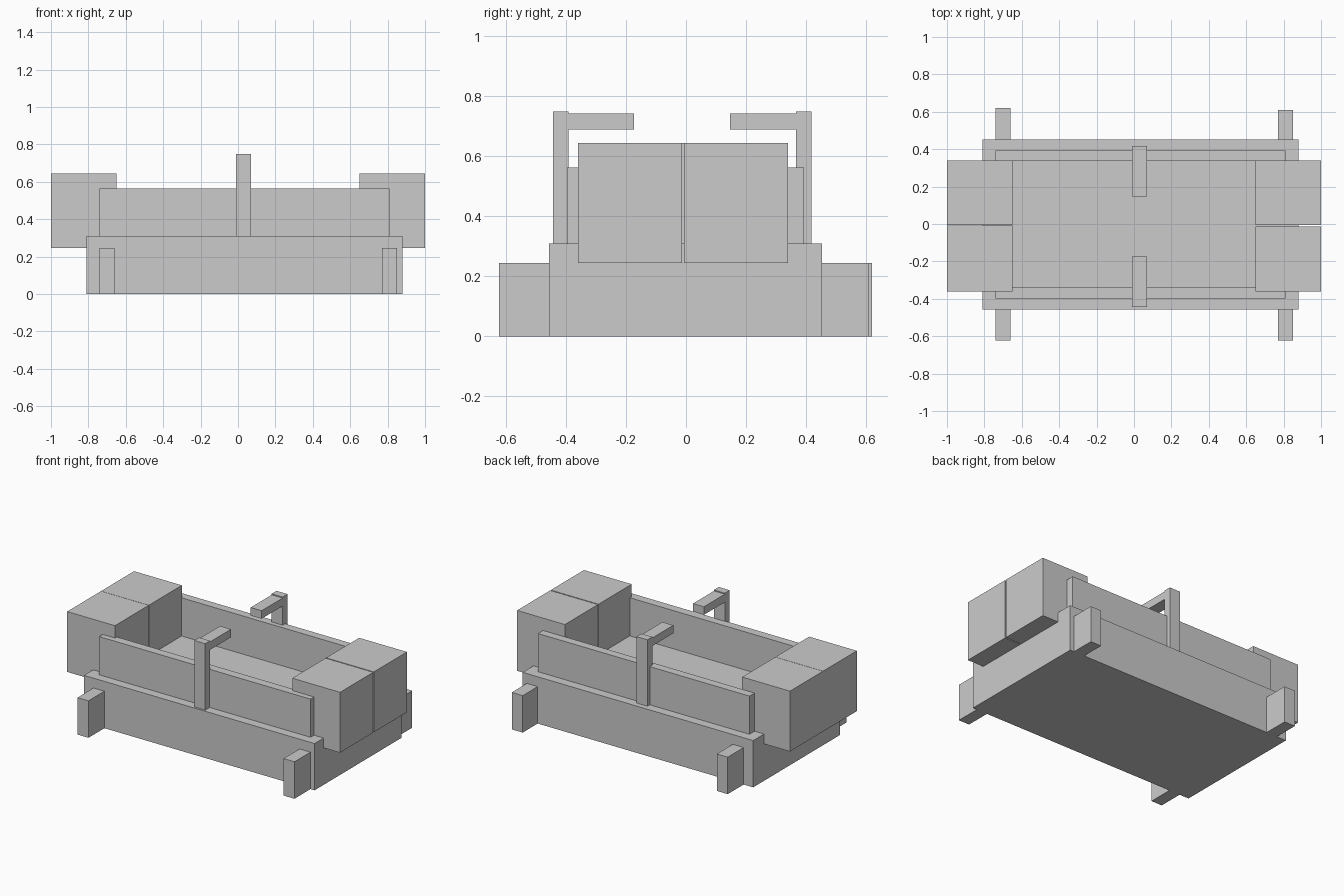
import bpy

if "Cube" in bpy.data.objects:
    bpy.data.objects.remove(bpy.data.objects["Cube"])


def box(name, x, y, z):
    """Axis-aligned box from (min, max) ranges."""
    bpy.ops.mesh.primitive_cube_add(size=1, location=[(a + b) / 2 for a, b in (x, y, z)])
    ob = bpy.context.object
    ob.name = name
    ob.scale = [b - a for a, b in (x, y, z)]
    bpy.ops.object.transform_apply(location=False, rotation=False, scale=True)
    return ob


# Main body
box("base", (-0.81, 0.88), (-0.456, 0.453), (0, 0.31))

# Corner feet, butted against the long sides of the base
for side, x, back in (("left", (-0.74, -0.66), 0.62), ("right", (0.77, 0.85), 0.61)):
    box(f"{side}_front_foot", x, (-0.623, -0.456), (0, 0.245))
    box(f"{side}_back_foot", x, (0.453, back), (0, 0.245))

# Paired blocks overhanging each end, with a hairline gap between them
for side, x, gap in (("left", (-1.0, -0.65), (-0.007, -0.005)),
                     ("right", (0.65, 1.0), (-0.013, -0.006))):
    box(f"{side}_front_end_block", x, (-0.36, gap[0]), (0.245, 0.645))
    box(f"{side}_back_end_block", x, (gap[1], 0.34), (0.245, 0.645))

# Long side panels standing on the base
box("front_panel", (-0.74, 0.81), (-0.397, -0.34), (0.31, 0.563))
box("back_panel", (-0.74, 0.81), (0.338, 0.393), (0.31, 0.563))

# Posts with arms reaching inward
post_x = (-0.01, 0.07)
for side, post_y, arm_y in (("front", (-0.443, -0.392), (-0.392, -0.173)),
                            ("back", (0.367, 0.418), (0.147, 0.367))):
    box(f"{side}_post", post_x, post_y, (0.31, 0.75))
    box(f"{side}_arm", post_x, arm_y, (0.69, 0.743))
